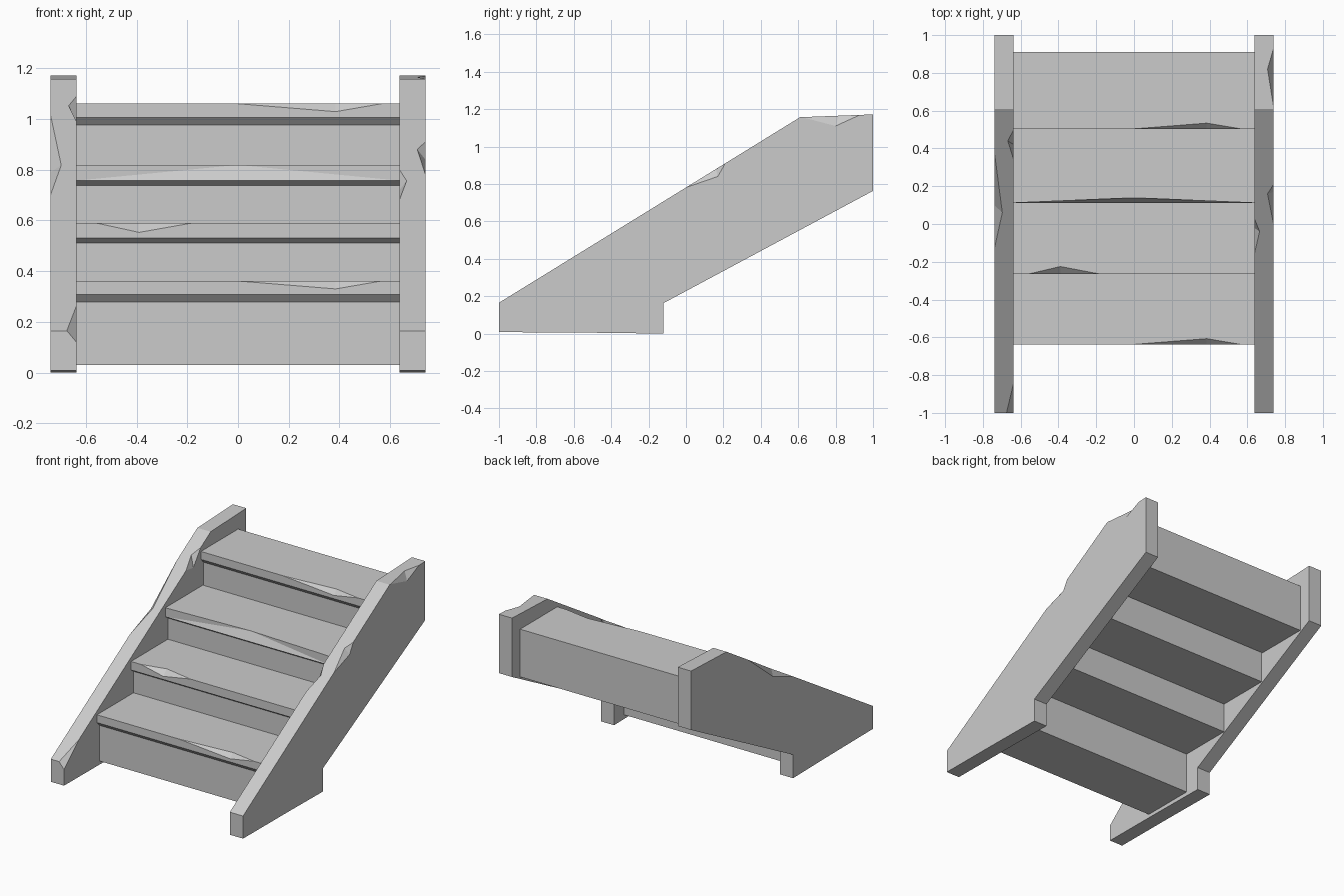
import bpy, bmesh
from mathutils import Vector

cube = bpy.data.objects.get("Cube")
if cube:
    bpy.data.objects.remove(cube)

grey = bpy.data.materials.new("plain_grey")
grey.use_nodes = True
color = (0.6, 0.6, 0.6, 1)
grey.diffuse_color = color
grey.node_tree.nodes["Principled BSDF"].inputs["Base Color"].default_value = color


def extrude_profile(profile, x0, x1):
    """Solid from a (y, z) outline, spanning x0 to x1."""
    bm = bmesh.new()
    a = [bm.verts.new((x0, y, z)) for y, z in profile]
    b = [bm.verts.new((x1, y, z)) for y, z in profile]
    bm.faces.new(a)
    bm.faces.new(b[::-1])
    for i in range(len(a)):
        j = (i + 1) % len(a)
        bm.faces.new((a[i], b[i], b[j], a[j]))
    return bm


def gap(edge, p):
    """Distance from point p to an edge."""
    a, b = (v.co for v in edge.verts)
    t = max(0, min(1, (p - a).dot(b - a) / (b - a).length_squared))
    return (a + (b - a) * t - p).length


def vert_on(bm, edge, p):
    """Vertex on the edge at p, splitting the edge."""
    a, b = edge.verts
    t = (p - a.co).dot(b.co - a.co) / (b.co - a.co).length_squared
    return bmesh.utils.edge_split(edge, a, t)[1]


def swap_vert(bm, v, pick):
    """Rebuild the faces around v with the vertex chosen by pick(face), or none."""
    for f in list(v.link_faces):
        new = pick(f)
        loop = [new if w is v else w for w in f.verts]
        bm.faces.new([w for w in loop if w])
    bmesh.ops.delete(bm, geom=[v], context='VERTS')


def chip_edge(bm, left, right, apex_a, apex_b):
    """Knock a two-triangle chip out of an edge; one apex lies on each side."""
    left, right, apex_a, apex_b = map(Vector, (left, right, apex_a, apex_b))
    edge = min(bm.edges, key=lambda e: gap(e, left) + gap(e, right))
    l = vert_on(bm, edge, left)
    edge = min(l.link_edges, key=lambda e: gap(e, right))
    r = vert_on(bm, edge, right)
    m = bmesh.utils.edge_split(bm.edges.get((l, r)), l, 0.5)[1]
    bm.normal_update()
    a, b = bm.verts.new(apex_a), bm.verts.new(apex_b)
    first = min(m.link_faces, key=lambda f: abs((apex_a - m.co).dot(f.normal)))
    swap_vert(bm, m, lambda f: a if f == first else b)
    bm.faces.new((l, a, b))
    bm.faces.new((r, b, a))


def chip_corner(bm, corner, points):
    """Cut a corner off through one point on each of its edges."""
    v = min(bm.verts, key=lambda w: (w.co - Vector(corner)).length)
    cut = []
    for p in map(Vector, points):
        edge = min(v.link_edges, key=lambda e: gap(e, p))
        cut.append(vert_on(bm, edge, p))
    swap_vert(bm, v, lambda f: None)
    bm.faces.new(cut)


def wear_nose(bm, y, z, nose, back):
    """Push the middle of the whole nose edge back, keeping its lower edge straight."""
    middle = Vector((0, y, z))
    m = vert_on(bm, min(bm.edges, key=lambda e: gap(e, middle)), middle)
    low = [v for v in bm.verts if (v.co.yz - Vector((y, nose))).length < 0.001]
    for v in low:
        bmesh.ops.connect_verts(bm, verts=[m, v])
    m.co.y += back


def finish(bm, name):
    bmesh.ops.recalc_face_normals(bm, faces=bm.faces)
    mesh = bpy.data.meshes.new(name)
    bm.to_mesh(mesh)
    bm.free()
    mesh.materials.append(grey)
    bpy.context.collection.objects.link(bpy.data.objects.new(name, mesh))


# Steps: riser, sloped nose underside and tread
INNER, OUTER = 0.637, 0.739
# front, back, top, nose bottom, riser top, underside
steps = [(-0.638, -0.231, 0.362, 0.308, 0.278, 0.03),
         (-0.265, 0.146, 0.59, 0.531, 0.511, 0.312),
         (0.112, 0.524, 0.819, 0.757, 0.737, 0.518),
         (0.503, 0.911, 1.061, 1.006, 0.976, 0.73)]
# left end, right end, apex x, drop on the nose, setback on the tread
chips = {0: (-0.01, 0.57, 0.385, 0.032, 0.031),
         1: (-0.56, -0.18, -0.39, 0.037, 0.04),
         3: (-0.01, 0.57, 0.385, 0.032, 0.031)}
for i, (y, back, z, nose, riser, under) in enumerate(steps):
    bm = extrude_profile([(y, z), (back, z), (back, under), (y + 0.028, under),
                          (y + 0.028, riser), (y, nose)], -INNER, INNER)
    if i in chips:
        x0, x1, xa, drop, setback = chips[i]
        chip_edge(bm, (x0, y, z), (x1, y, z), (xa, y, z - drop), (xa, y + setback, z))
    else:
        wear_nose(bm, y, z, nose, 0.027)
    finish(bm, f"step_{i + 1}")


# Side boards
board = [(-1, 0.008), (-0.51, 0.005), (-0.12, 0), (-0.12, 0.163), (1, 0.763),
         (1, 1.172), (0.61, 1.157), (-1, 0.165)]


def top(y):
    """Height of the board's upper edge."""
    return 0.165 + (y + 1) * 0.6161 if y < 0.61 else 1.157 + (y - 0.61) * 0.0385


def chip_board(bm, x, xa, y0, y1, ya, yb, zb):
    """Chip at side x: upper apex at (xa, ya), side apex at (yb, zb)."""
    chip_edge(bm, (x, y0, top(y0)), (x, y1, top(y1)), (x, yb, zb), (xa, ya, top(ya)))


bm = extrude_profile(board, INNER, OUTER)
chip_board(bm, OUTER, 0.707, 0.62, 0.93, 0.82, 0.80, 1.11)
chip_board(bm, OUTER, 0.707, 0, 0.21, 0.16, 0.17, 0.84)
chip_board(bm, INNER, 0.665, -0.16, 0.03, -0.04, -0.02, 0.72)
finish(bm, "left_side_board")

bm = extrude_profile(board, -OUTER, -INNER)
chip_board(bm, -OUTER, -0.697, -0.13, 0.38, 0.06, 0.1, 0.79)
chip_board(bm, -INNER, -0.668, 0.34, 0.5, 0.44, 0.42, 0.98)
chip_corner(bm, (-INNER, -1, 0.165), [(-INNER, -1, 0.12), (-0.675, -1, 0.165),
                                      (-INNER, -0.84, top(-0.84))])
finish(bm, "right_side_board")
